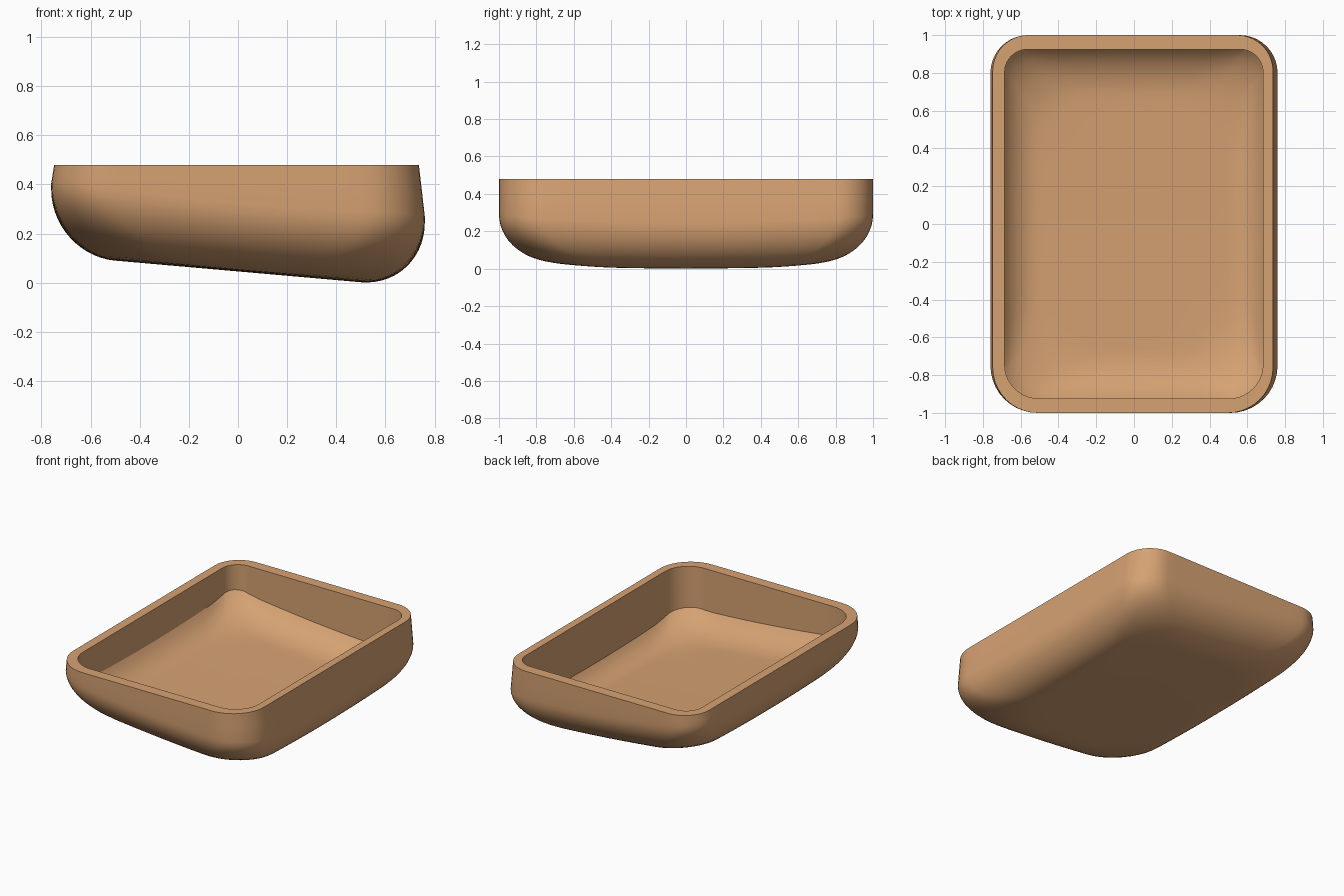
import bpy, bmesh, math

if "Cube" in bpy.data.objects:
    bpy.data.objects.remove(bpy.data.objects["Cube"])

TILT, RIM_Z, DEPTH = -0.088, 0.48, 0.265
WALL, FLOOR = 0.04, 0.048
CORNER_SEG, SIDE_SEG = 10, 14


def base(x, y):
    """Base plane that slopes down to the right and lifts softly at the corners."""
    return 0.046 + TILT * x + 0.012 * y * y + 0.05 * x * x * y * y


def outline(x0, x1, hy, r_front, r_back):
    """Rounded rectangle, counter-clockwise, with subdivided straight sides."""
    corners = [(x1 - r_front, -hy + r_front, r_front, -90), (x1 - r_back, hy - r_back, r_back, 0),
               (x0 + r_back, hy - r_back, r_back, 90), (x0 + r_front, -hy + r_front, r_front, 180)]
    arcs = []
    for cx, cy, r, a0 in corners:
        angles = [math.radians(a0 + 90 * i / CORNER_SEG) for i in range(CORNER_SEG + 1)]
        arcs.append([(cx + r * math.cos(a), cy + r * math.sin(a)) for a in angles])
    pts = []
    for i, arc in enumerate(arcs):
        pts += arc
        (ax, ay), (bx, by) = arc[-1], arcs[(i + 1) % 4][0]
        pts += [(ax + (bx - ax) * k / SIDE_SEG, ay + (by - ay) * k / SIDE_SEG)
                for k in range(1, SIDE_SEG)]
    return pts


def shell_size(t, off=0.0):
    """Half sizes and corner radii of the rounded underside at angle t."""
    k = 1 - math.cos(t)
    grow = 0.16 * k
    return (0.76 - off - (0.26 - off) * k, 1.0 - off - (0.33 - off) * k,
            0.25 - off + grow, 0.20 - 1.3 * off + grow)


def floor_z(x, y):
    """Height of the inner floor, found on the shell offset by its thickness."""
    lo, hi = 0.0, math.pi / 2
    for _ in range(28):
        t = (lo + hi) / 2
        hx, hy, rf, rb = shell_size(t, WALL)
        r = rf if y < 0 else rb
        dx, dy = abs(x) - hx + r, abs(y) - hy + r
        dist = math.hypot(max(dx, 0), max(dy, 0)) + min(max(dx, dy), 0) - r
        if dist <= 0:
            lo = t
        else:
            hi = t
    return base(x, y) + FLOOR + (DEPTH - FLOOR) * (1 - math.sin(lo))


rings = []
# flat underside, from the middle outwards
hx, hy, rf, rb = shell_size(math.pi / 2)
flat = outline(-hx, hx, hy, rf, rb)
for s in (0.2, 0.4, 0.6, 0.8):
    rings.append([(x * s, y * s, base(x * s, y * s)) for x, y in flat])
# rounded lower edge
for i in range(14, -1, -1):
    t = math.pi / 2 * i / 14
    hx, hy, rf, rb = shell_size(t)
    rings.append([(x, y, base(x, y) + DEPTH * (1 - math.sin(t)))
                  for x, y in outline(-hx, hx, hy, rf, rb)])
# outer wall up to the rim
side = rings[-1]
rim = outline(-0.748, 0.736, 1.0, 0.24, 0.19)
for f in (0.5, 1.0):
    rings.append([(a[0] + (b[0] - a[0]) * f, a[1] + (b[1] - a[1]) * f, a[2] + (RIM_Z - a[2]) * f)
                  for a, b in zip(side, rim)])
sharp = [len(rings) - 1]
# inner rim, then the upright inner wall
inner = outline(-0.685, 0.683, 0.924, 0.18, 0.12)
rings.append([(x, y, RIM_Z) for x, y in inner])
sharp.append(len(rings) - 1)
rings.append([(x, y, floor_z(x, y)) for x, y in inner])
sharp.append(len(rings) - 1)
# dished floor
for s in (0.98, 0.955, 0.93, 0.9, 0.87, 0.84, 0.8, 0.76, 0.72, 0.67, 0.6, 0.45, 0.25):
    rings.append([(x * s, y * s, floor_z(x * s, y * s)) for x, y in inner])

# join the rings into one closed tray
bm = bmesh.new()
loops = [[bm.verts.new(p) for p in ring] for ring in rings]
n = len(loops[0])
for a, b in zip(loops, loops[1:]):
    for i in range(n):
        j = (i + 1) % n
        bm.faces.new((a[i], a[j], b[j], b[i]))
for loop, z in ((loops[0], base(0, 0)), (loops[-1], floor_z(0, 0))):
    mid = bm.verts.new((0, 0, z))
    for i in range(n):
        bm.faces.new((loop[i], loop[(i + 1) % n], mid))
bmesh.ops.recalc_face_normals(bm, faces=bm.faces)
for f in bm.faces:
    f.smooth = True
for k in sharp:
    for i in range(n):
        bm.edges.get((loops[k][i], loops[k][(i + 1) % n])).smooth = False

mesh = bpy.data.meshes.new("tray")
bm.to_mesh(mesh)
bm.free()
tan = bpy.data.materials.new("warm_tan")
tan.diffuse_color = (0.67, 0.36, 0.17, 1)
tan.use_nodes = True
tan.node_tree.nodes["Principled BSDF"].inputs["Base Color"].default_value = tan.diffuse_color
mesh.materials.append(tan)
tray = bpy.data.objects.new("tray", mesh)
bpy.context.collection.objects.link(tray)
